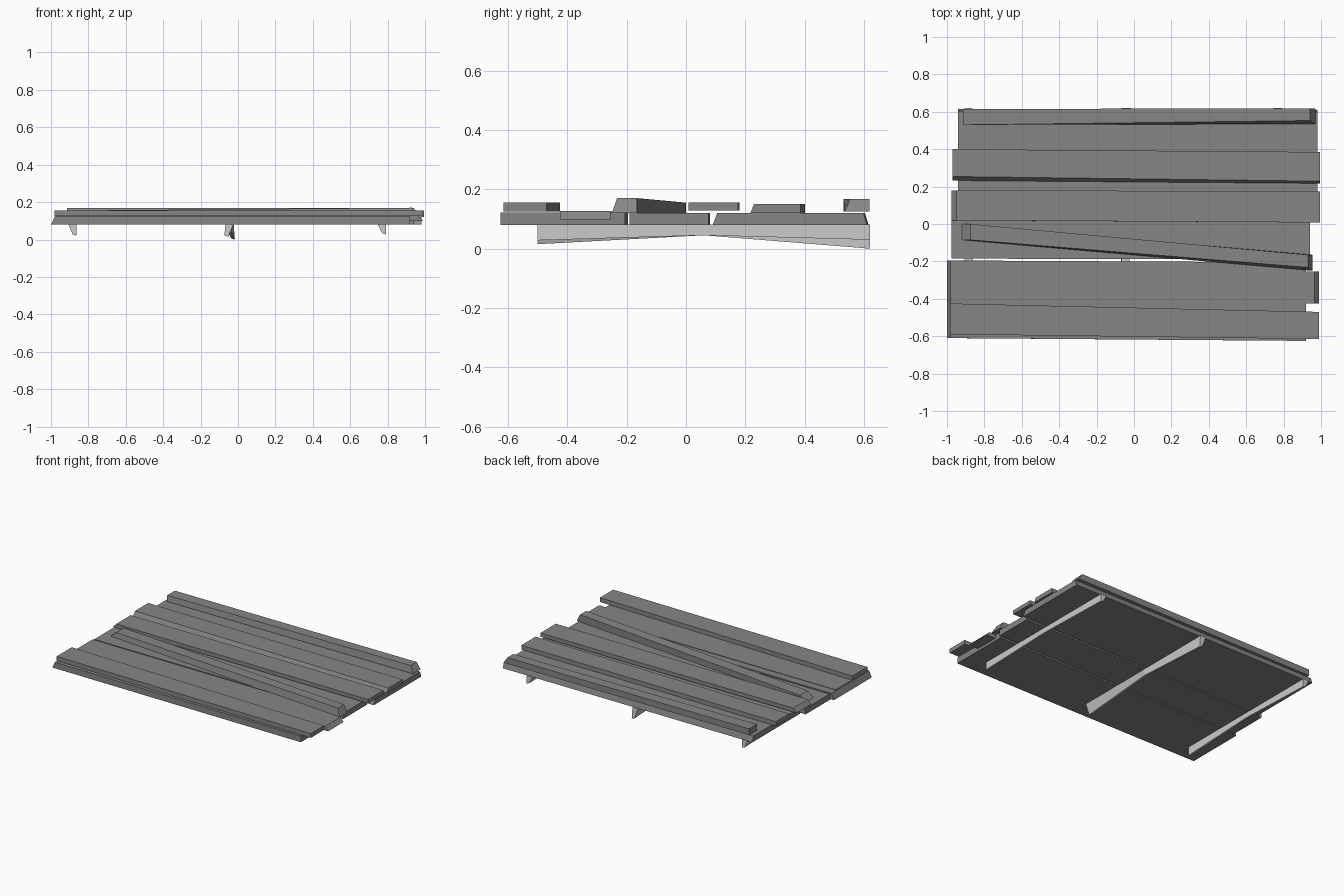
import bpy, bmesh

cube = bpy.data.objects.get("Cube")
if cube:
    bpy.data.objects.remove(cube, do_unlink=True)


def material(name, value):
    mat = bpy.data.materials.new(name)
    mat.use_nodes = True
    color = (value, value, value, 1)
    mat.diffuse_color = color
    mat.node_tree.nodes["Principled BSDF"].inputs["Base Color"].default_value = color
    return mat


plank_grey = material("plank_grey", 0.24)
batten_grey = material("batten_light_grey", 0.6)


def loft(name, sections, mat):
    """Skin a closed solid through equal-sized cross-sections."""
    bm = bmesh.new()
    rings = [[bm.verts.new(p) for p in s] for s in sections]
    for a, b in zip(rings, rings[1:]):
        for i in range(len(a)):
            j = (i + 1) % len(a)
            bm.faces.new((a[i], a[j], b[j], b[i]))
    bm.faces.new(rings[0])
    bm.faces.new(rings[-1])
    bmesh.ops.recalc_face_normals(bm, faces=bm.faces)
    mesh = bpy.data.meshes.new(name)
    bm.to_mesh(mesh)
    bm.free()
    mesh.materials.append(mat)
    obj = bpy.data.objects.new(name, mesh)
    bpy.context.collection.objects.link(obj)


def plank(name, x, left, right, bottom, top, front=(0, 0), ends=(0, 0), back=0):
    """left/right: front and back y at each end; top: height at each end;
    front/ends/back: how far the top edges lean inwards."""
    sections = []
    for k, (y, sign) in enumerate(((left, 1), (right, -1))):
        xt = x[k] + sign * ends[k]
        sections.append([(x[k], y[0], bottom), (x[k], y[1], bottom),
                         (xt, y[1] - back, top[k]), (xt, y[0] + front[k], top[k])])
    loft(name, sections, plank_grey)


# Lower layer of wide planks
plank("lower_front_plank", (-1, 0.92), (-0.61, -0.195), (-0.625, -0.205),
      0.08, (0.122, 0.122), ends=(0.02, 0))
plank("lower_middle_plank", (-0.975, 0.94), (-0.185, 0.08), (-0.19, 0.075),
      0.08, (0.12, 0.12))
plank("lower_back_plank", (-0.94, 0.98), (0.09, 0.615), (0.09, 0.61),
      0.08, (0.12, 0.12), front=(0.015, 0.015), back=0.012)

# Upper layer of narrow boards
plank("front_board", (-0.98, 0.99), (-0.59, -0.425), (-0.615, -0.47),
      0.125, (0.155, 0.155))
plank("recessed_board", (-0.975, 0.99), (-0.41, -0.25), (-0.425, -0.255),
      0.098, (0.125, 0.126), ends=(0, 0.025))
plank("diagonal_board", (-0.92, 0.955), (-0.085, 0), (-0.25, -0.165),
      0.12, (0.155, 0.17), front=(0, 0.018), ends=(0.045, 0.025))
plank("centre_board", (-0.975, 0.995), (0.02, 0.18), (0.008, 0.175),
      0.128, (0.155, 0.155), ends=(0.025, 0))
plank("rear_board", (-0.97, 0.995), (0.232, 0.4), (0.217, 0.385),
      0.12, (0.15, 0.15), front=(0.022, 0.012))
plank("back_board", (-0.915, 0.97), (0.53, 0.615), (0.535, 0.618),
      0.125, (0.168, 0.168), front=(0, 0.018), ends=(0, 0.03))


# Arched battens below, twisting along their length
def batten(name, x, lean, tips):
    sections = []
    for t, y, drop in zip((-1, 0, 1), (-0.5, 0.06, 0.62), tips):
        shift = lean[0] + lean[1] * t
        sections.append([(x - 0.022, y, 0.082), (x + 0.022, y, 0.082),
                         (x + shift + 0.01, y, drop),
                         (x + shift - 0.01, y, drop + 0.006)])
    loft(name, sections, batten_grey)


batten("left_batten", 0.768, (0.012, 0), (0.028, 0.045, 0.03))
batten("middle_batten", -0.045, (0, 0.018), (0.015, 0.045, 0))
batten("right_batten", -0.885, (0.012, 0), (0.02, 0.045, 0.025))
